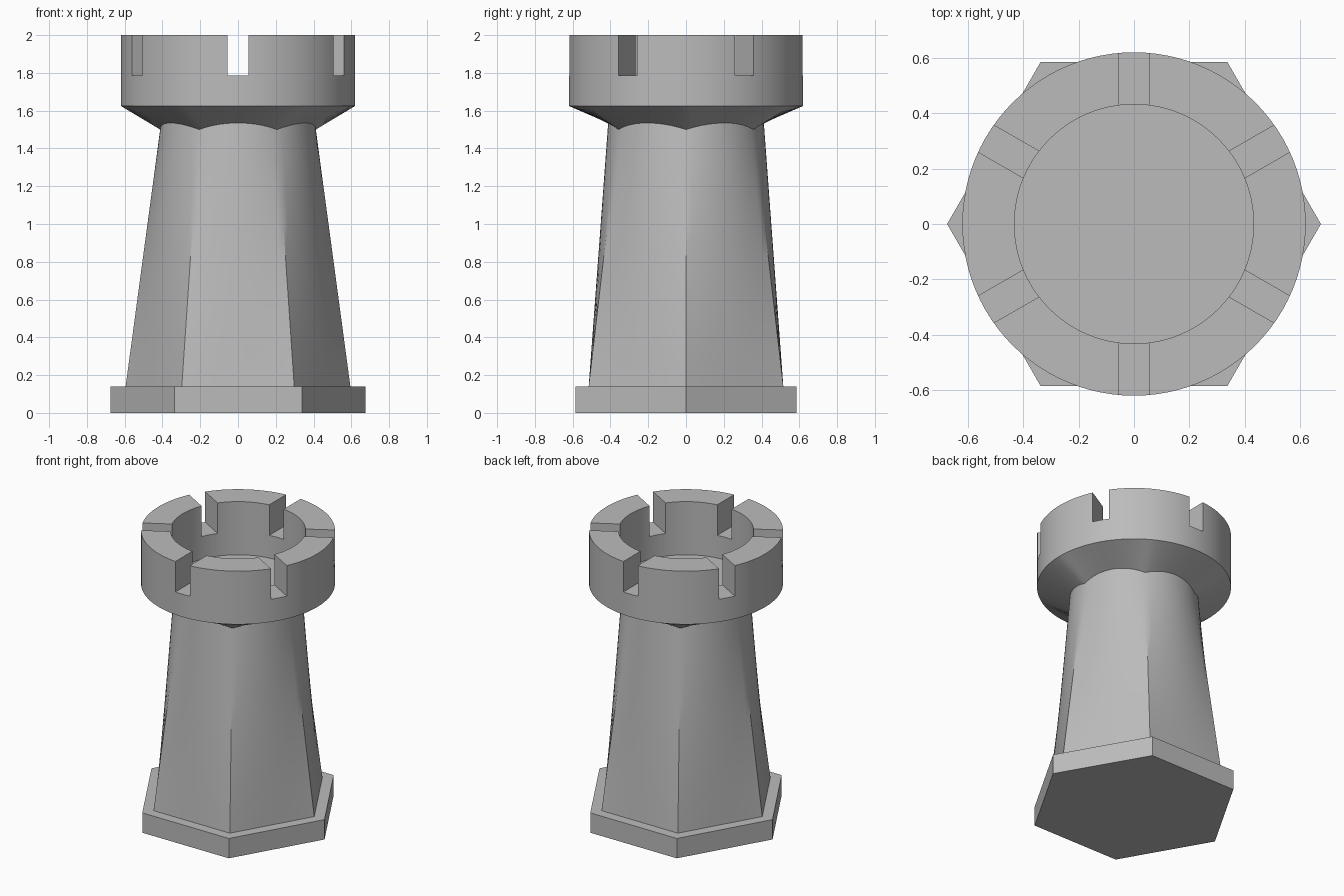
import bpy
import bmesh
from math import cos, sin, pi, radians

cube = bpy.data.objects.get("Cube")
if cube:
    bpy.data.objects.remove(cube, do_unlink=True)

SEGMENTS = 96          # multiple of six, so hexagon corners fall on vertices
SIXTH = pi / 3

stone = bpy.data.materials.new("grey stone")
stone.use_nodes = True
stone.diffuse_color = (0.5, 0.5, 0.5, 1)
stone.node_tree.nodes["Principled BSDF"].inputs["Base Color"].default_value = (0.5, 0.5, 0.5, 1)


def hexagon(a, radius):
    """Distance to a hexagon's outline at angle a, with corners on the x axis."""
    return radius * cos(SIXTH / 2) / cos(a % SIXTH - SIXTH / 2)


def scallop(a):
    """One at the middle of each side, zero at each corner."""
    t = (a % SIXTH) / (SIXTH / 2) - 1
    return 0 if abs(t) > 0.999 else 1 - t * t


def loft(name, rings, segments):
    """Skin a stack of rings, each a function from angle to (radius, z)."""
    bm = bmesh.new()
    loops = []
    for ring in rings:
        loop = []
        for i in range(segments):
            a = 2 * pi * i / segments
            r, z = ring(a + 1e-9)
            loop.append(bm.verts.new((r * cos(a), r * sin(a), z)))
        loops.append(loop)
    for low, high in zip(loops, loops[1:]):
        for i in range(segments):
            j = (i + 1) % segments
            bm.faces.new((low[i], low[j], high[j], high[i]))
    bm.faces.new(loops[0][::-1])
    bm.faces.new(loops[-1])
    bmesh.ops.recalc_face_normals(bm, faces=bm.faces)
    mesh = bpy.data.meshes.new(name)
    bm.to_mesh(mesh)
    bm.free()
    mesh.materials.append(stone)
    obj = bpy.data.objects.new(name, mesh)
    bpy.context.collection.objects.link(obj)
    return obj


def circle(radius, z):
    return lambda a: (radius, z)


def shaft(t):
    """Section of the shaft, hexagonal at t = 0 and round at t = 1."""
    def ring(a):
        top = 1.5 + 0.035 * scallop(a)
        return (1 - t) * hexagon(a, 0.595) + t * 0.412, 0.14 + t * (top - 0.14)
    return ring


# Hexagonal plinth
loft("plinth", [circle(0.675, 0), circle(0.675, 0.14)], 6)

# Shaft, flared collar, crown wall and sunken floor in one skin
tower = loft("tower", [shaft(i / 8) for i in range(9)] + [
    circle(0.62, 1.625), circle(0.62, 2), circle(0.432, 2), circle(0.432, 1.625)], SEGMENTS)

# Three bars cut six notches through the crown wall
bpy.context.view_layer.objects.active = tower
for k in range(3):
    bpy.ops.mesh.primitive_cube_add(size=1, location=(0, 0, 2.035), rotation=(0, 0, radians(30 + 60 * k)))
    bar = bpy.context.object
    bar.name = "notch_cutter"
    bar.scale = (1.6, 0.112, 0.5)
    bar.hide_render = True
    bpy.context.view_layer.objects.active = tower
    cut = tower.modifiers.new("notch", 'BOOLEAN')
    cut.operation = 'DIFFERENCE'
    cut.solver = 'EXACT'
    cut.object = bar
    bpy.ops.object.modifier_apply(modifier=cut.name)
    bpy.data.objects.remove(bar, do_unlink=True)

# Smooth the curved walls, keep the corners crisp
bpy.ops.object.select_all(action='DESELECT')
tower.select_set(True)
bpy.ops.object.shade_smooth_by_angle(angle=radians(25))
